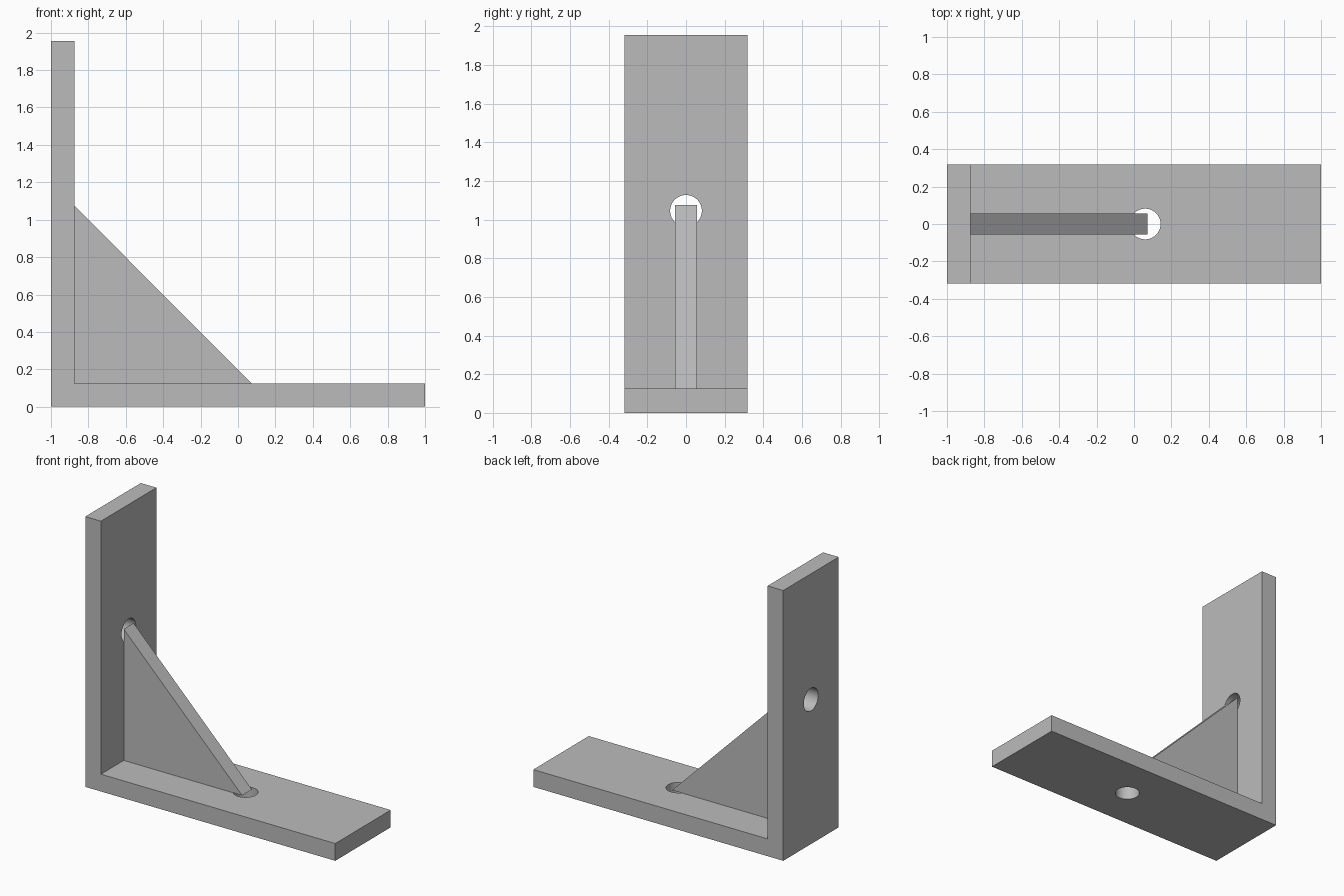
import bpy
import bmesh
from mathutils import Matrix, Vector

if "Cube" in bpy.data.objects:
    bpy.data.objects.remove(bpy.data.objects["Cube"], do_unlink=True)

HALF_WIDTH = 0.317
HEIGHT = 1.955
THICK = 0.125
RIB_HALF = 0.056
INNER_X = -1 + THICK

grey = bpy.data.materials.new("plain grey")
grey.use_nodes = True
grey.diffuse_color = (0.5, 0.5, 0.5, 1)
grey.node_tree.nodes["Principled BSDF"].inputs["Base Color"].default_value = (0.5, 0.5, 0.5, 1)


def add_object(name, bm):
    bmesh.ops.recalc_face_normals(bm, faces=bm.faces)
    mesh = bpy.data.meshes.new(name)
    bm.to_mesh(mesh)
    bm.free()
    obj = bpy.data.objects.new(name, mesh)
    bpy.context.collection.objects.link(obj)
    mesh.materials.append(grey)
    return obj


def extrude_profile(name, points, half_depth):
    """Extrude an x-z outline symmetrically along y."""
    bm = bmesh.new()
    face = bm.faces.new([bm.verts.new((x, -half_depth, z)) for x, z in points])
    result = bmesh.ops.extrude_face_region(bm, geom=[face])
    verts = [v for v in result["geom"] if isinstance(v, bmesh.types.BMVert)]
    bmesh.ops.translate(bm, verts=verts, vec=(0, 2 * half_depth, 0))
    return add_object(name, bm)


def drill(target, name, centre, axis):
    """Cut a round bolt hole through the target along an axis."""
    bm = bmesh.new()
    turn = Vector((0, 0, 1)).rotation_difference(Vector(axis)).to_matrix().to_4x4()
    bmesh.ops.create_cone(bm, cap_ends=True, segments=64, radius1=0.082, radius2=0.082,
                          depth=3 * THICK, matrix=Matrix.Translation(centre) @ turn)
    cutter = add_object(name, bm)
    cutter.hide_render = True
    cut = target.modifiers.new(name, "BOOLEAN")
    cut.operation = "DIFFERENCE"
    cut.solver = "EXACT"
    cut.object = cutter
    bpy.context.view_layer.objects.active = target
    bpy.ops.object.modifier_apply(modifier=cut.name)
    bpy.data.objects.remove(cutter, do_unlink=True)


# L-shaped bracket body: upright plate and base plate in one piece
body = extrude_profile("bracket_body", [
    (-1, 0), (1, 0), (1, THICK), (INNER_X, THICK), (INNER_X, HEIGHT), (-1, HEIGHT)], HALF_WIDTH)

# Bolt holes, one in each plate
drill(body, "base_hole_cutter", (0.06, 0, THICK / 2), (0, 0, 1))
drill(body, "upright_hole_cutter", (-1 + THICK / 2, 0, 1.045), (1, 0, 0))

# Triangular stiffening rib in the corner
rib = extrude_profile("stiffening_rib", [
    (INNER_X, THICK), (0.072, THICK), (INNER_X, 1.075)], RIB_HALF)

# Smooth hole walls, crisp plate edges
bpy.ops.object.select_all(action="DESELECT")
body.select_set(True)
bpy.context.view_layer.objects.active = body
bpy.ops.object.shade_smooth_by_angle(angle=0.5)
